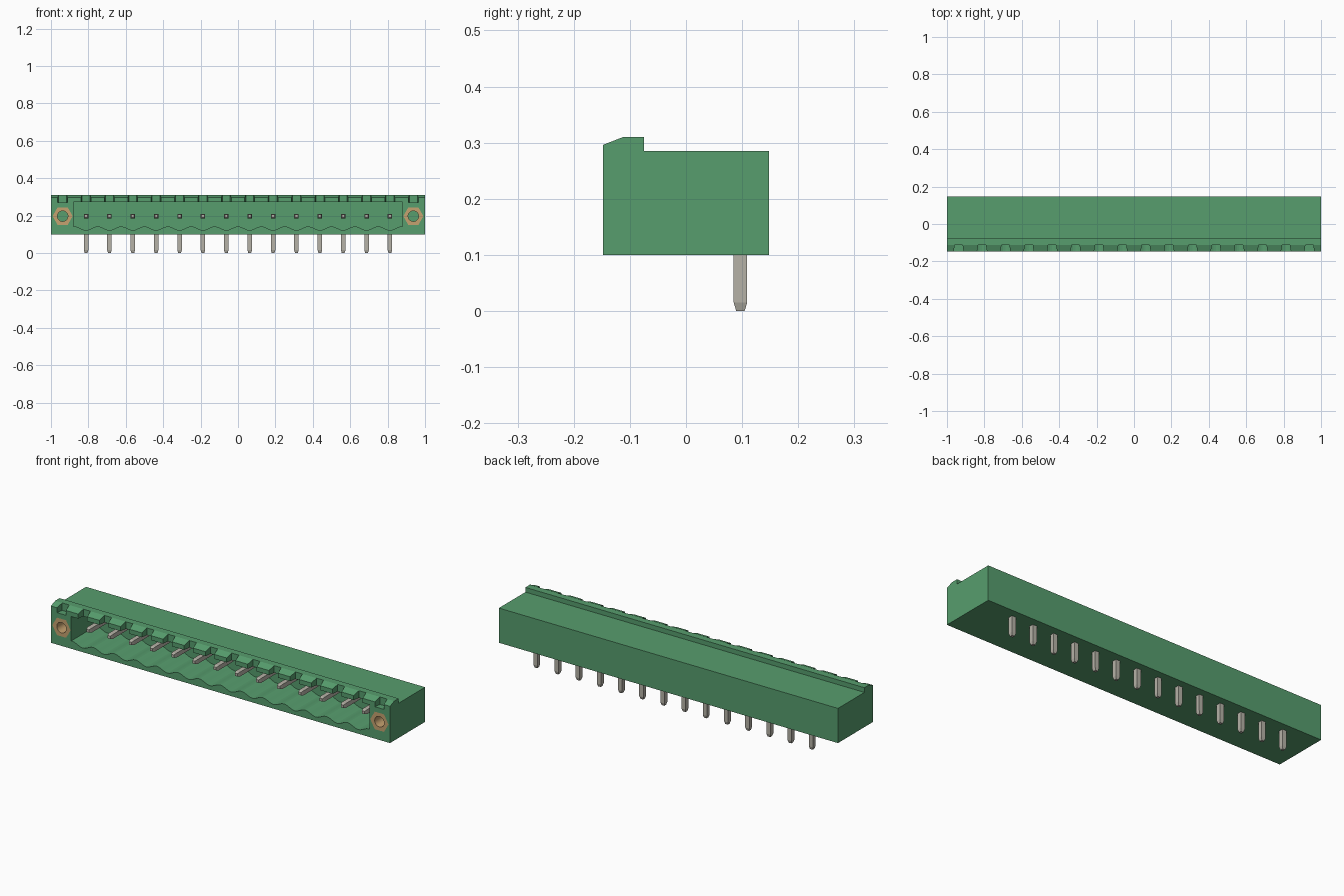
import bpy, bmesh, math

if "Cube" in bpy.data.objects:
    bpy.data.objects.remove(bpy.data.objects["Cube"], do_unlink=True)


def material(name, rgb):
    m = bpy.data.materials.new(name)
    m.use_nodes = True
    m.diffuse_color = (*rgb, 1)
    m.node_tree.nodes["Principled BSDF"].inputs["Base Color"].default_value = (*rgb, 1)
    return m


GREEN = material("green plastic", (0.095, 0.34, 0.155))
METAL = material("tinned metal", (0.47, 0.45, 0.39))
BRASS = material("brass", (0.56, 0.36, 0.16))

PITCH = 0.125
PINS = 14
FRONT, BACK = -0.148, 0.148
PIN_Z, PIN_Y = 0.197, 0.097
FIRST = -PITCH * (PINS - 1) / 2


def loft(bm, sections):
    """Skin a list of equal-length point loops and cap both ends."""
    rings = [[bm.verts.new(p) for p in s] for s in sections]
    n = len(rings[0])
    for a, b in zip(rings, rings[1:]):
        for i in range(n):
            j = (i + 1) % n
            bm.faces.new((a[i], a[j], b[j], b[i]))
    bm.faces.new(rings[0][::-1])
    bm.faces.new(rings[-1])


def finish(name, bm, mat):
    bmesh.ops.recalc_face_normals(bm, faces=bm.faces[:])
    me = bpy.data.meshes.new(name)
    bm.to_mesh(me)
    bm.free()
    me.materials.append(mat)
    ob = bpy.data.objects.new(name, me)
    bpy.context.collection.objects.link(ob)
    return ob


def prisms(name, mat, items):
    """Each item: (2D profile, mapping (u, v, w) -> xyz, start w, end w)."""
    bm = bmesh.new()
    for pts, place, w0, w1 in items:
        loft(bm, [[place(u, v, w) for u, v in pts] for w in (w0, w1)])
    return finish(name, bm, mat)


def cut(ob, cutter):
    mod = ob.modifiers.new("cut", "BOOLEAN")
    mod.operation, mod.solver, mod.object = "DIFFERENCE", "EXACT", cutter
    bpy.context.view_layer.objects.active = ob
    bpy.ops.object.modifier_apply(modifier=mod.name)
    bpy.data.objects.remove(cutter, do_unlink=True)


def along_x(u, v, w):
    return (w, u, v)


def along_y(u, v, w):
    return (u, w, v)


def along_z(u, v, w):
    return (u, v, w)


def polygon(cx, cz, r, n):
    return [(cx + r * math.cos(2 * math.pi * i / n), cz + r * math.sin(2 * math.pi * i / n))
            for i in range(n)]


# Housing: side profile with a raised front lip
side = [(FRONT, 0.1), (BACK, 0.1), (BACK, 0.285), (-0.075, 0.285),
        (-0.075, 0.31), (-0.112, 0.31), (FRONT, 0.296)]
housing = prisms("housing", GREEN, [(side, along_x, -1, 1)])

# Socket with a scalloped floor, one trough under each pin
STEPS = 10
floor = []
for i in range(PINS * STEPS + 1):
    x = FIRST - PITCH / 2 + PITCH * i / STEPS
    floor.append((x, 0.132 + 0.01 * math.cos(2 * math.pi * i / STEPS)))
socket = [(0.88, 0.272), (-0.88, 0.272), (-0.88, 0.142)] + floor + [(0.88, 0.142)]
cut(housing, prisms("socket_cutter", GREEN, [(socket, along_y, FRONT - 0.1, 0.06)]))

# Coding notches through the front lip, one per pin plus one at each end
notches = []
for i in range(-1, PINS + 1):
    x = FIRST + PITCH * i
    shape = [(x - 0.028, FRONT - 0.01), (x + 0.028, FRONT - 0.01),
             (x + 0.021, -0.112), (x - 0.021, -0.112)]
    notches.append((shape, along_z, 0.27, 0.4))
cut(housing, prisms("notch_cutter", GREEN, notches))

# Hexagonal pockets for the screw inserts
NUT_X, NUT_END = 0.9375, -0.02
cut(housing, prisms("pocket_cutter", GREEN,
                    [(polygon(s * NUT_X, PIN_Z, 0.054, 6), along_y, FRONT - 0.1, NUT_END)
                     for s in (-1, 1)]))

# Brass inserts, flush with the front
for s, label in ((1, "left"), (-1, "right")):
    nut = prisms(label + "_insert", BRASS,
                 [(polygon(s * NUT_X, PIN_Z, 0.054, 6), along_y, FRONT, NUT_END)])
    cut(nut, prisms("bore_cutter", BRASS,
                    [(polygon(s * NUT_X, PIN_Z, 0.028, 24), along_y, FRONT - 0.1, 0.05)]))
    bpy.ops.object.select_all(action="DESELECT")
    nut.select_set(True)
    bpy.context.view_layer.objects.active = nut
    bpy.ops.object.shade_smooth_by_angle(angle=math.radians(30))

# Right-angle square pins with tapered ends
H, T = 0.012, 0.0075


def pin_section(x, h, y0, z0, dy, dz):
    """Square loop whose second axis runs along (dy, dz)."""
    return [(x + sx * h, y0 + sv * h * dy, z0 + sv * h * dz)
            for sx, sv in ((-1, -1), (1, -1), (1, 1), (-1, 1))]


for i in range(PINS):
    x = FIRST + PITCH * i
    bm = bmesh.new()
    loft(bm, [pin_section(x, T, PIN_Y, 0, 1, 0),
              pin_section(x, H, PIN_Y, 0.015, 1, 0),
              pin_section(x, H, PIN_Y, PIN_Z, 1, 1),
              pin_section(x, H, -0.09, PIN_Z, 0, 1),
              pin_section(x, T, -0.105, PIN_Z, 0, 1)])
    finish(f"pin_{i + 1:02d}", bm, METAL)
